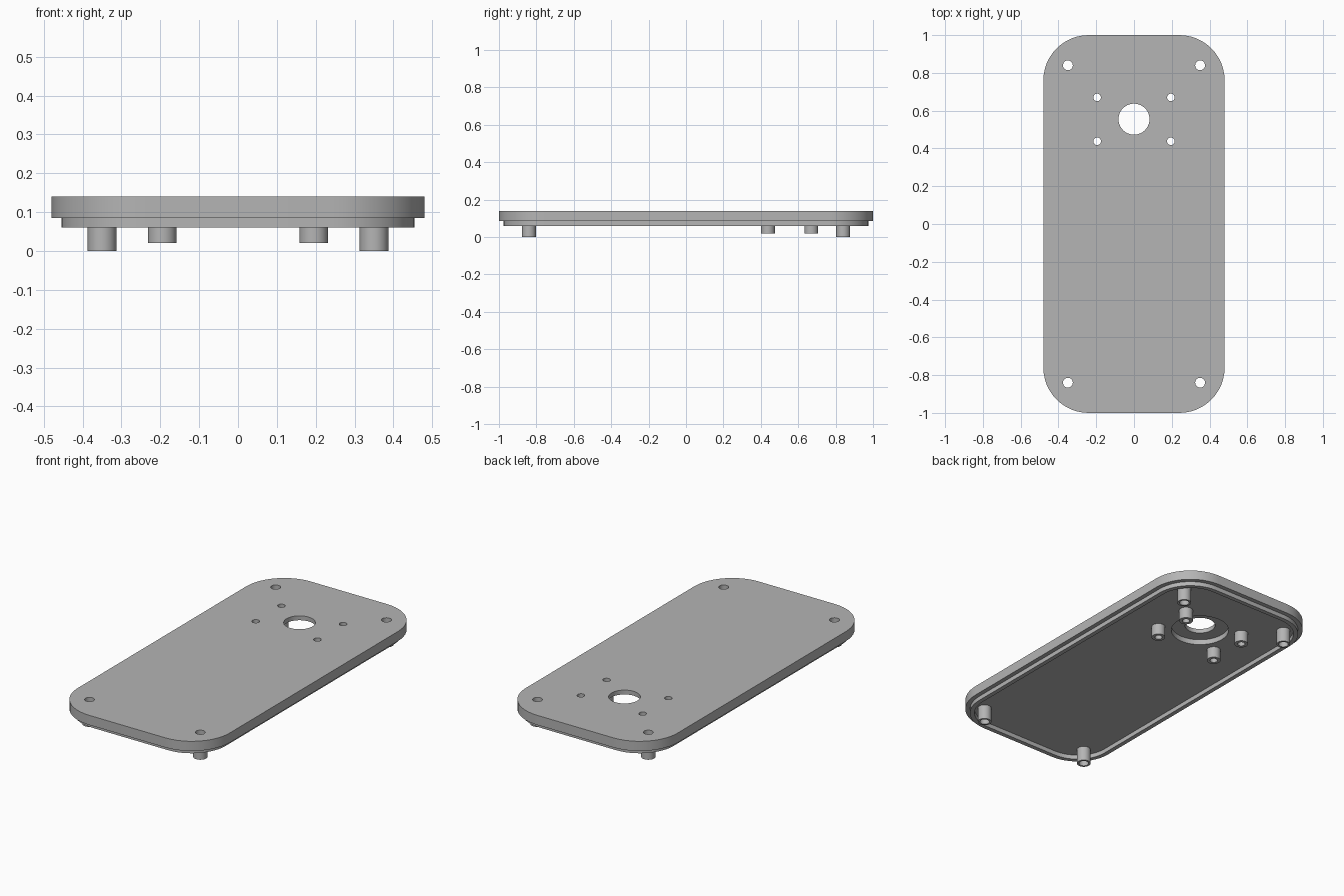
import bpy, bmesh
from math import sin, cos, pi, radians

cube = bpy.data.objects.get("Cube")
if cube:
    bpy.data.objects.remove(cube, do_unlink=True)

grey = bpy.data.materials.new("light grey")
grey.use_nodes = True
grey.diffuse_color = (0.46, 0.46, 0.46, 1)
grey.node_tree.nodes["Principled BSDF"].inputs["Base Color"].default_value = grey.diffuse_color

HALF_X, HALF_Y, CORNER = 0.48, 1.0, 0.24
TOP, UNDERSIDE, LIP_BOTTOM, RECESS_TOP = 0.14, 0.085, 0.06, 0.115


def circle(x, y, r, z, n=32):
    return [(x + r * cos(2 * pi * i / n), y + r * sin(2 * pi * i / n), z) for i in range(n)]


def rounded_rect(inset, z, steps=12):
    """Plate outline moved inward by inset."""
    r = CORNER - inset
    cx, cy = HALF_X - CORNER, HALF_Y - CORNER
    points = []
    for k, (sx, sy) in enumerate([(1, 1), (-1, 1), (-1, -1), (1, -1)]):
        for i in range(steps + 1):
            a = pi / 2 * (k + i / steps)
            points.append((sx * cx + r * cos(a), sy * cy + r * sin(a), z))
    return points


def loft(name, loops, capped=False):
    """Bridge matching point loops, optionally closing both ends."""
    bm = bmesh.new()
    rings = [[bm.verts.new(p) for p in loop] for loop in loops]
    for a, b in zip(rings, rings[1:]):
        for i in range(len(a)):
            j = (i + 1) % len(a)
            bm.faces.new((a[i], a[j], b[j], b[i]))
    if capped:
        bm.faces.new(rings[0])
        bm.faces.new(rings[-1])
    bmesh.ops.recalc_face_normals(bm, faces=bm.faces)
    mesh = bpy.data.meshes.new(name)
    bm.to_mesh(mesh)
    bm.free()
    mesh.materials.append(grey)
    obj = bpy.data.objects.new(name, mesh)
    bpy.context.collection.objects.link(obj)
    return obj


def activate(obj):
    bpy.ops.object.select_all(action='DESELECT')
    obj.select_set(True)
    bpy.context.view_layer.objects.active = obj


def drill(target, x, y, r, z0, z1, n=32):
    """Cut a round hole from z0 to z1 and discard the cutter."""
    cutter = loft("hole_cutter", [circle(x, y, r, z0, n), circle(x, y, r, z1, n)], True)
    cutter.hide_render = True
    mod = target.modifiers.new("hole", 'BOOLEAN')
    mod.operation, mod.solver, mod.object = 'DIFFERENCE', 'EXACT', cutter
    activate(target)
    bpy.ops.object.modifier_apply(modifier=mod.name)
    bpy.data.objects.remove(cutter, do_unlink=True)


# Main plate, with a large hole and a wider recess around it underneath
plate = loft("plate", [rounded_rect(0, UNDERSIDE), rounded_rect(0, TOP)], True)
drill(plate, 0, 0.555, 0.155, 0, RECESS_TOP, 64)
drill(plate, 0, 0.555, 0.082, 0, 0.2, 64)
parts = [plate]

# Thin lip under the plate edge
parts.append(loft("lip", [rounded_rect(0.025, UNDERSIDE), rounded_rect(0.025, LIP_BOTTOM),
                          rounded_rect(0.05, LIP_BOTTOM), rounded_rect(0.05, UNDERSIDE)]))

# Hollow posts: name, x, y, hole radius, bottom height
posts = [("back_corner_post", 0.35, 0.84, 0.026, 0),
         ("front_corner_post", 0.35, -0.84, 0.026, 0),
         ("back_inner_post", 0.195, 0.67, 0.02, 0.02),
         ("front_inner_post", 0.195, 0.438, 0.02, 0.02)]
for name, px, y, hole, low in posts:
    for side, x in (("left", px), ("right", -px)):
        drill(plate, x, y, hole, 0, 0.2)
        parts.append(loft(f"{side}_{name}", [
            circle(x, y, 0.037, UNDERSIDE), circle(x, y, 0.037, low),
            circle(x, y, hole, low), circle(x, y, hole, UNDERSIDE)]))

for part in parts:
    activate(part)
    bpy.ops.object.shade_smooth_by_angle(angle=radians(30))
